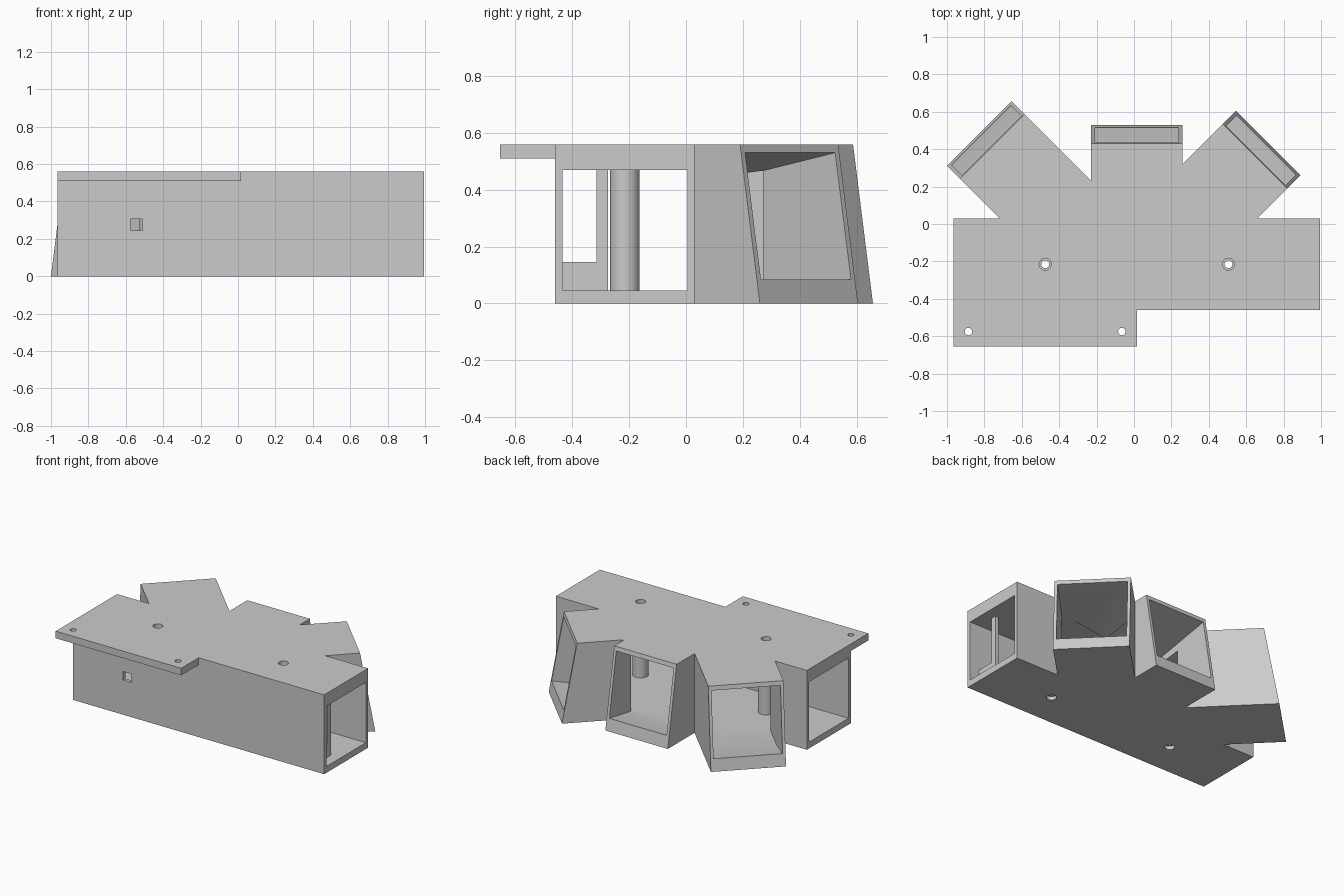
import bpy, bmesh
from math import radians, tan
from mathutils import Matrix, Vector

if "Cube" in bpy.data.objects:
    bpy.data.objects.remove(bpy.data.objects["Cube"])

grey = bpy.data.materials.new("light grey")
grey.use_nodes = True
grey.diffuse_color = (0.6, 0.6, 0.6, 1)
grey.node_tree.nodes["Principled BSDF"].inputs["Base Color"].default_value = (0.6, 0.6, 0.6, 1)

H, FLOOR, CEILING = 0.56, 0.045, 0.47
TILT = tan(radians(10))


def finish(name, bm):
    bmesh.ops.recalc_face_normals(bm, faces=bm.faces)
    mesh = bpy.data.meshes.new(name)
    bm.to_mesh(mesh)
    bm.free()
    mesh.materials.append(grey)
    ob = bpy.data.objects.new(name, mesh)
    bpy.context.collection.objects.link(ob)
    return ob


def box(name, x, y, z):
    bm = bmesh.new()
    lo, hi = Vector((x[0], y[0], z[0])), Vector((x[1], y[1], z[1]))
    bmesh.ops.create_cube(bm, size=1, matrix=Matrix.Translation((lo + hi) / 2)
                          @ Matrix.Diagonal((*(hi - lo), 1)))
    return finish(name, bm)


def cylinder(name, x, y, z0, z1, r):
    bm = bmesh.new()
    bmesh.ops.create_cone(bm, cap_ends=True, segments=40, radius1=r, radius2=r,
                          depth=z1 - z0, matrix=Matrix.Translation((x, y, (z0 + z1) / 2)))
    return finish(name, bm)


def prism(name, profile, width, place):
    """Side profile of (inward distance, height), extruded across the arm."""
    bm = bmesh.new()
    face = bm.faces.new([bm.verts.new((-width / 2, -u, z)) for u, z in profile])
    new = bmesh.ops.extrude_face_region(bm, geom=[face])["geom"]
    bmesh.ops.translate(bm, vec=(width, 0, 0),
                        verts=[v for v in new if isinstance(v, bmesh.types.BMVert)])
    bm.transform(place)
    return finish(name, bm)


def combine(target, tool, operation):
    tool.hide_render = True
    mod = target.modifiers.new("combine", "BOOLEAN")
    mod.operation, mod.solver, mod.object = operation, "EXACT", tool
    bpy.context.view_layer.objects.active = target
    bpy.ops.object.modifier_apply(modifier=mod.name)
    bpy.data.objects.remove(tool)


# Main housing with front mounting plate
housing = box("housing", (-0.965, 0.995), (-0.46, 0.03), (0, H))
combine(housing, box("mounting_plate", (-0.965, 0.015), (-0.655, -0.44), (0.51, H)), "UNION")

# Three fanned arms with faces leaning back
arms = [((-0.8275, 0.485), 45, 0.95), ((0.015, 0.53), 0, 0.65), ((0.7175, 0.4325), -45, 0.95)]
tunnels = []
for (x, y), angle, length in arms:
    place = Matrix.Translation((x, y, 0)) @ Matrix.Rotation(radians(angle), 4, "Z")
    solid = [(0, 0), (length, 0), (length, H), (H * TILT, H)]
    combine(housing, prism("arm", solid, 0.488, place), "UNION")
    # Tunnel square to the leaning face, levelling out at the floor
    low = lambda u: 0.085 - TILT * (u - 0.015)
    high = lambda u: 0.53 - TILT * (u - 0.095)
    level = 0.015 + (0.085 - FLOOR) / TILT
    hollow = [(-0.1, low(-0.1)), (level, FLOOR), (length, FLOOR),
              (length, high(length)), (-0.1, high(-0.1))]
    tunnels.append(prism("tunnel", hollow, 0.448, place))

# Hollow the housing and the arms, cut the front window
combine(housing, box("cavity", (-1.2, 1.2), (-0.435, 0.005), (FLOOR, CEILING)), "DIFFERENCE")
for tunnel in tunnels:
    combine(housing, tunnel, "DIFFERENCE")
combine(housing, box("window", (-0.575, -0.51), (-0.5, -0.42), (0.245, 0.305)), "DIFFERENCE")

# Screw pillars with through holes and wider mouths
pillars = []
for side, x in (("right", -0.475), ("left", 0.505)):
    y = -0.215
    pillar = cylinder(side + "_screw_pillar", x, y, FLOOR, CEILING, 0.052)
    for part in (housing, pillar):
        combine(part, cylinder("bore", x, y, -0.1, 0.7, 0.021), "DIFFERENCE")
    combine(housing, cylinder("top_mouth", x, y, 0.52, 0.7, 0.032), "DIFFERENCE")
    combine(housing, cylinder("bottom_mouth", x, y, -0.1, 0.025, 0.032), "DIFFERENCE")
    pillars.append(pillar)

# Plate holes
for x in (-0.885, -0.065):
    combine(housing, cylinder("plate_hole", x, -0.575, 0.4, 0.7, 0.02), "DIFFERENCE")

# Inner post and block near the left end
box("inner_post", (0.895, 0.92), (-0.315, -0.275), (FLOOR, CEILING))
box("inner_block", (0.82, 0.92), (-0.435, -0.315), (FLOOR, 0.145))

# Smooth round walls, keep edges sharp
bpy.ops.object.select_all(action="DESELECT")
for ob in [housing] + pillars:
    ob.select_set(True)
bpy.context.view_layer.objects.active = housing
bpy.ops.object.shade_smooth_by_angle(angle=radians(30))
